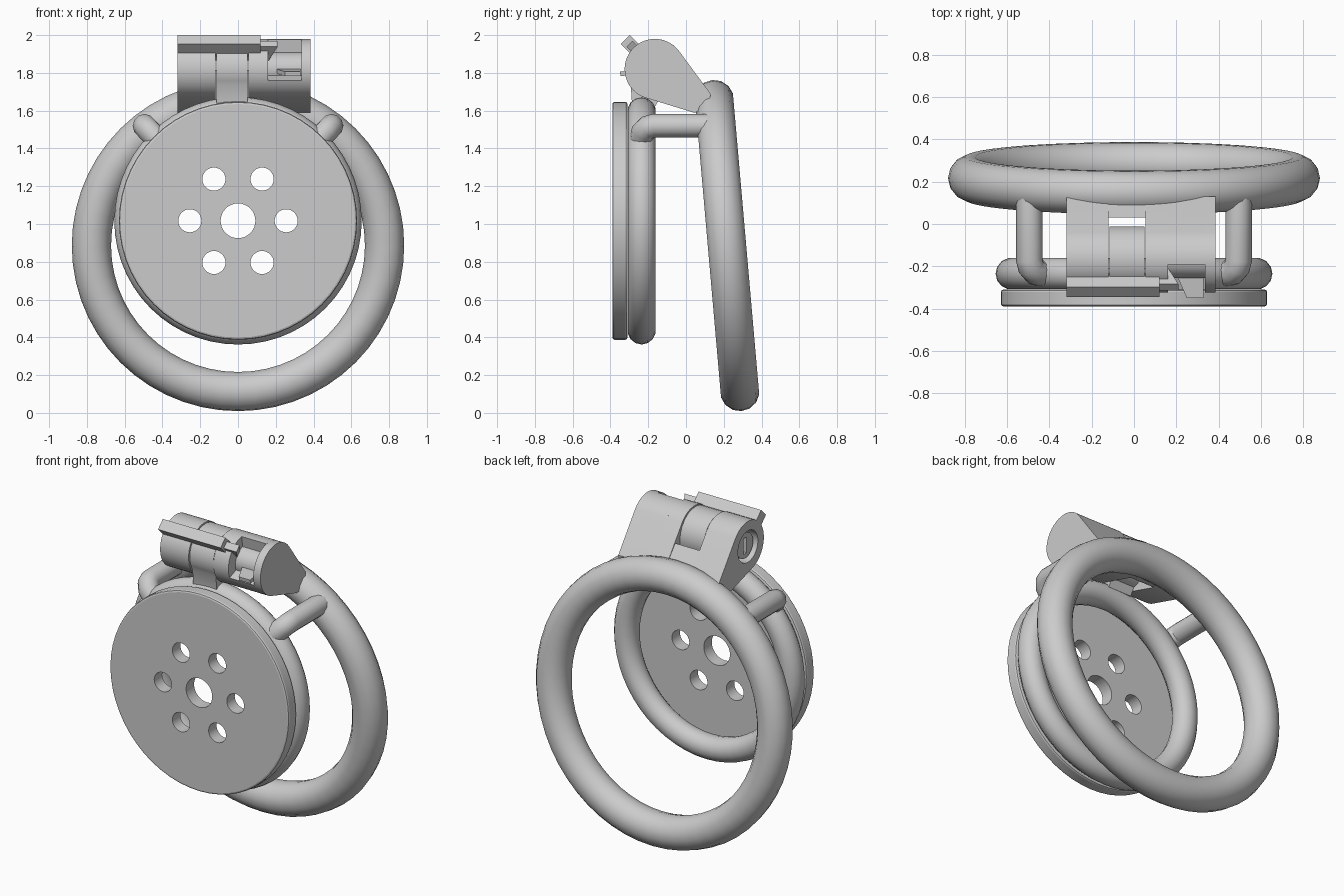
import bpy, bmesh
from math import sin, cos, radians, pi
from mathutils import Matrix, Vector

default = bpy.data.objects.get("Cube")
if default:
    bpy.data.objects.remove(default, do_unlink=True)

steel = bpy.data.materials.new("brushed_steel")
steel.use_nodes = True
steel.diffuse_color = (0.6, 0.6, 0.6, 1)
steel.node_tree.nodes["Principled BSDF"].inputs["Base Color"].default_value = (0.6, 0.6, 0.6, 1)


def activate(obj):
    bpy.ops.object.select_all(action='DESELECT')
    obj.select_set(True)
    bpy.context.view_layer.objects.active = obj


def finish(obj, name):
    obj.name = name
    obj.data.materials.clear()
    obj.data.materials.append(steel)
    activate(obj)
    bpy.ops.object.shade_smooth_by_angle(angle=radians(35))
    return obj


def from_bmesh(bm, name):
    bmesh.ops.recalc_face_normals(bm, faces=bm.faces)
    mesh = bpy.data.meshes.new(name)
    bm.to_mesh(mesh)
    bm.free()
    obj = bpy.data.objects.new(name, mesh)
    bpy.context.collection.objects.link(obj)
    return finish(obj, name)


def torus(name, loc, major, minor, tilt=0):
    bpy.ops.mesh.primitive_torus_add(location=loc, rotation=(pi / 2 + tilt, 0, 0), major_radius=major,
                                     minor_radius=minor, major_segments=56, minor_segments=14)
    return finish(bpy.context.object, name)


def cylinders(name, specs, axis, sides=40):
    """One mesh of cylinders, each (centre, radius, length), along axis X or Y."""
    bm = bmesh.new()
    turn = Matrix.Rotation(pi / 2, 4, 'Y' if axis == 'X' else 'X')
    for centre, radius, length in specs:
        bmesh.ops.create_cone(bm, cap_ends=True, segments=sides, radius1=radius, radius2=radius,
                              depth=length, matrix=Matrix.Translation(centre) @ turn)
    return from_bmesh(bm, name)


def prism(name, outline, lo, hi, place=lambda a, b, t: (t, a, b)):
    """Extrude a 2D outline from lo to hi; place maps it into space."""
    bm = bmesh.new()
    near, far = [[bm.verts.new(place(a, b, t)) for a, b in outline] for t in (lo, hi)]
    bm.faces.new(near)
    bm.faces.new(far)
    for i in range(len(near)):
        j = (i + 1) % len(near)
        bm.faces.new((near[i], near[j], far[j], far[i]))
    return from_bmesh(bm, name)


def cut(obj, cutter):
    cutter.hide_render = True
    mod = obj.modifiers.new("cut", 'BOOLEAN')
    mod.operation, mod.object, mod.solver = 'DIFFERENCE', cutter, 'EXACT'
    activate(obj)
    bpy.ops.object.modifier_apply(modifier=mod.name)
    bpy.data.objects.remove(cutter, do_unlink=True)
    finish(obj, obj.name)


# Rings: large tilted base ring and small cap ring
torus("base_ring", (0, 0.217, 0.886), 0.776, 0.104, radians(5))
CAP_Z = 1.017
torus("cap_ring", (0, -0.235, CAP_Z), 0.58, 0.075)

# Perforated front plate
plate = cylinders("front_plate", [((0, -0.35, CAP_Z), 0.63, 0.08)], 'Y', 56)
bevel = plate.modifiers.new("edge", 'BEVEL')
bevel.width, bevel.segments, bevel.limit_method = 0.012, 2, 'ANGLE'
activate(plate)
bpy.ops.object.modifier_apply(modifier="edge")
holes = [((0, -0.35, CAP_Z), 0.092, 0.3)]
for k in range(6):
    a = k * pi / 3
    holes.append(((0.255 * cos(a), -0.35, CAP_Z + 0.255 * sin(a)), 0.061, 0.3))
cut(plate, cylinders("hole_cutter", holes, 'Y', 32))

# Bent side struts joining the two rings
for side, label in ((1, "left"), (-1, "right")):
    curve = bpy.data.curves.new("strut", 'CURVE')
    curve.dimensions = '3D'
    curve.bevel_depth, curve.bevel_resolution, curve.use_fill_caps = 0.063, 4, True
    path = [(0.495, 0.12, 1.52), (0.495, -0.17, 1.52), (0.487, -0.205, 1.511),
            (0.467, -0.228, 1.489), (0.42, -0.238, 1.44)]
    spline = curve.splines.new('POLY')
    spline.points.add(len(path) - 1)
    for point, (x, y, z) in zip(spline.points, path):
        point.co = (side * x, y, z, 1)
    strut = bpy.data.objects.new("strut", curve)
    bpy.context.collection.objects.link(strut)
    activate(strut)
    bpy.ops.object.convert(target='MESH')
    finish(bpy.context.object, label + "_strut")

# Lock housing: teardrop sections along x
CY, CZ, R = -0.165, 1.82, 0.16


def arc(radius, start, end, steps=24):
    angles = [radians(start + (end - start) * i / steps) for i in range(steps + 1)]
    return [(CY + radius * cos(a), CZ + radius * sin(a)) for a in angles]


root = [(0.04, 1.59), (0.12, 1.6), (0.13, 1.69)]
teardrop = arc(R, 38, 249) + root
notched = arc(R, 38, 100, 10) + arc(0.09, 100, 202, 14) + arc(R, 202, 249, 8) + root
right_ear = prism("right_housing", teardrop, -0.32, -0.12)
prism("left_housing", teardrop, 0.055, 0.16)
prism("notched_housing", notched, 0.16, 0.335)
prism("left_end_cap", teardrop, 0.335, 0.385)
prism("housing_bridge", [(0.03, 1.815)] + root[::-1] + [(0.03, 1.595)], -0.12, 0.055)

# Middle knuckle with its stem down to the cap ring
prism("middle_knuckle", arc(0.155, -80, 215) + [(-0.285, 1.62), (-0.165, 1.62)], -0.115, 0.05)

# Recessed lock core with keyway in the right end
cut(right_ear, cylinders("bore_cutter", [((-0.32, CY, CZ), 0.1, 0.14)], 'X'))
core = cylinders("lock_core", [((-0.25, CY, CZ), 0.08, 0.1)], 'X')
keyway = [(CY - 0.015, CZ - 0.05), (CY + 0.015, CZ - 0.05), (CY + 0.015, CZ + 0.05), (CY - 0.015, CZ + 0.05)]
cut(core, prism("keyway_cutter", keyway, -0.35, -0.26))


def radial(degrees):
    """Frame with a along x, b outward from the housing axis, t across."""
    c, s = cos(radians(degrees)), sin(radians(degrees))
    return lambda a, b, t: (a, CY + c * b + s * t, CZ + s * b - c * t)


# Sliding bar with tapered tip, and the small tab
bar = [(-0.32, 0.1), (-0.32, 0.222), (0.12, 0.222), (0.12, 0.1)]
prism("sliding_bar", bar, -0.034, 0.034, radial(135))
tip = [(0.12, 0.08), (0.12, 0.19), (0.21, 0.19), (0.16, 0.08)]
prism("bar_tip", tip, -0.022, 0.022, radial(135))
tab = [(0.19, 0.05), (0.33, 0.05), (0.33, 0.185), (0.25, 0.185)]
prism("latch_tab", tab, -0.012, 0.012, radial(188))
